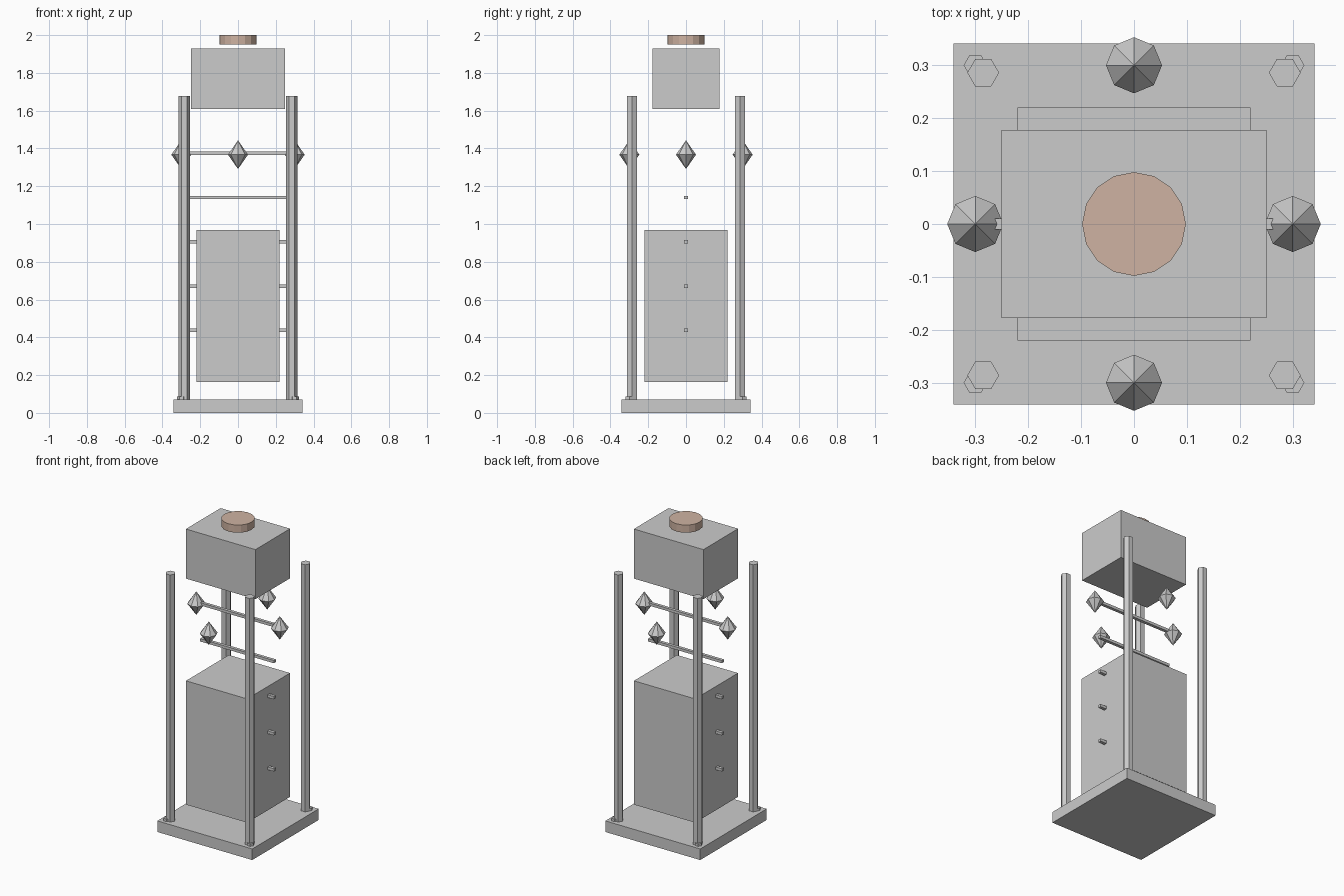
import bpy
from math import pi

if "Cube" in bpy.data.objects:
    bpy.data.objects.remove(bpy.data.objects["Cube"])


def box(name, x, y, z0, z1):
    """Box centred on the z axis with half sizes x, y."""
    bpy.ops.mesh.primitive_cube_add(size=1, location=(0, 0, (z0 + z1) / 2))
    ob = bpy.context.object
    ob.name = name
    ob.scale = (2 * x, 2 * y, z1 - z0)
    bpy.ops.object.transform_apply(location=False, rotation=False, scale=True)
    return ob


def prism(name, sides, r, x, y, z0, z1, r2=None, turn=0.0):
    """Upright prism, or a cone when r2 is given."""
    bpy.ops.mesh.primitive_cone_add(vertices=sides, radius1=r,
                                    radius2=r if r2 is None else r2,
                                    depth=z1 - z0,
                                    location=(x, y, (z0 + z1) / 2),
                                    rotation=(0, 0, turn))
    ob = bpy.context.object
    ob.name = name
    return ob


# Plinth, main cabinet and upper housing
box("base_plate", 0.341, 0.341, 0, 0.072)
box("cabinet", 0.22, 0.22, 0.164, 0.968)
box("upper_housing", 0.25, 0.178, 1.608, 1.93)

# Round coloured cap
cap = prism("top_cap", 16, 0.098, 0, 0, 1.95, 2.0)
mat = bpy.data.materials.new("cap_brown")
mat.diffuse_color = (0.62, 0.45, 0.36, 1)
mat.use_nodes = True
mat.node_tree.nodes["Principled BSDF"].inputs["Base Color"].default_value = mat.diffuse_color
cap.data.materials.append(mat)

# Hexagonal corner posts and their bolts
for sx in (-1, 1):
    for sy in (-1, 1):
        prism("corner_post", 6, 0.03, sx * 0.285, sy * 0.286, 0.072, 1.677, turn=pi / 2)
        prism("corner_bolt", 6, 0.022, sx * 0.3, sy * 0.3, 0.072, 0.088, turn=pi / 2)

# Thin rungs running through the middle
for i in range(5):
    z = 0.437 + i * 0.2345
    box("rung", 0.265, 0.01, z - 0.009, z + 0.009)

# Eight-sided crystals: upper cone joined to a lower cone
for x, y in ((0.3, 0), (-0.3, 0), (0, 0.3), (0, -0.3)):
    mid, r = 1.367, 0.053
    upper = prism("crystal", 8, r, x, y, mid, mid + 0.076, r2=0)
    lower = prism("crystal_lower", 8, 0, x, y, mid - 0.076, mid, r2=r)
    for part in (upper, lower):
        # drop the hidden disc between the halves
        import bmesh
        bm = bmesh.new()
        bm.from_mesh(part.data)
        bmesh.ops.delete(bm, geom=[f for f in bm.faces if len(f.verts) > 4],
                         context='FACES_ONLY')
        bm.to_mesh(part.data)
        bm.free()
    upper.select_set(True)
    lower.select_set(True)
    bpy.context.view_layer.objects.active = upper
    bpy.ops.object.join()
    bm = bmesh.new()
    bm.from_mesh(upper.data)
    bmesh.ops.remove_doubles(bm, verts=bm.verts, dist=0.0005)
    bm.to_mesh(upper.data)
    bm.free()
